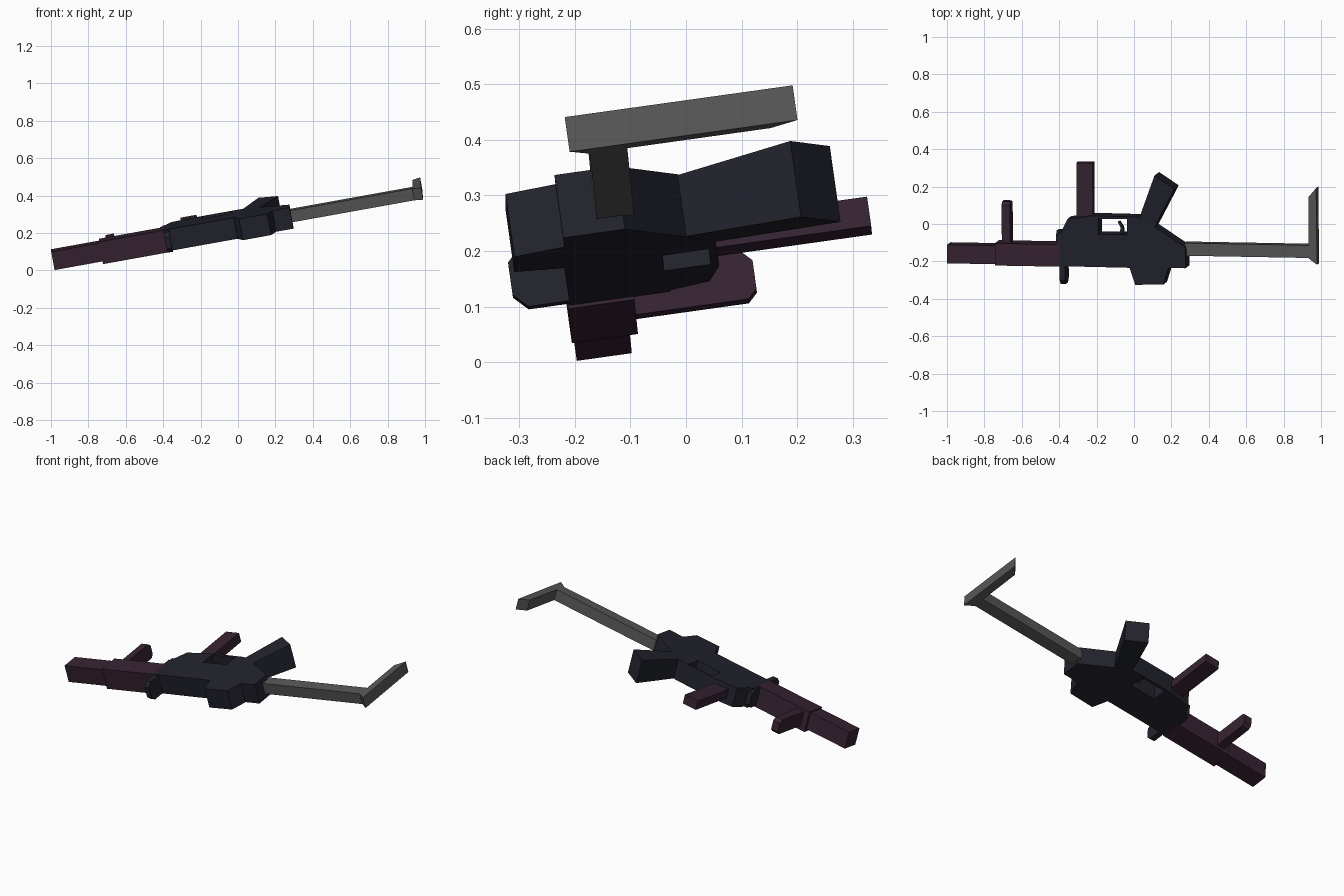
import bpy, bmesh
from mathutils import Matrix, Vector

if "Cube" in bpy.data.objects:
    bpy.data.objects.remove(bpy.data.objects["Cube"])

# Local frame: a runs along the barrel, b toward the grip, c through the thickness
U = Vector((0.984, -0.018, 0.177)).normalized()
V = Vector((0, 0.99, 0.14))
V = (V - U * V.dot(U)).normalized()
W = U.cross(V)
FRAME = Matrix.Translation((0, -0.172, 0.236)) @ Matrix((U, V, W)).transposed().to_4x4()


def material(name, rgb):
    m = bpy.data.materials.new(name)
    m.diffuse_color = (*rgb, 1)
    m.use_nodes = True
    m.node_tree.nodes["Principled BSDF"].inputs["Base Color"].default_value = m.diffuse_color
    return m


NAVY = material("dark navy", (0.016, 0.017, 0.026))
PURPLE = material("dark plum", (0.038, 0.017, 0.032))
GRAY = material("steel gray", (0.095, 0.095, 0.095))


def loft(name, low, high, mat):
    """Solid between two matching outlines."""
    bm = bmesh.new()
    lo = [bm.verts.new(p) for p in low]
    hi = [bm.verts.new(p) for p in high]
    n = len(lo)
    bm.faces.new(lo)
    bm.faces.new(hi)
    for i in range(n):
        j = (i + 1) % n
        bm.faces.new((lo[i], lo[j], hi[j], hi[i]))
    bmesh.ops.recalc_face_normals(bm, faces=bm.faces[:])
    mesh = bpy.data.meshes.new(name)
    bm.to_mesh(mesh)
    bm.free()
    mesh.materials.append(mat)
    ob = bpy.data.objects.new(name, mesh)
    ob.matrix_world = FRAME
    bpy.context.collection.objects.link(ob)
    return ob


def plate(name, pts, half, mat, mid=0.0):
    """Side outline (a, b[, own half thickness]) extruded through c."""
    h = [p[2] if len(p) > 2 else half for p in pts]
    return loft(name, [(p[0], p[1], mid - t) for p, t in zip(pts, h)],
                [(p[0], p[1], mid + t) for p, t in zip(pts, h)], mat)


def block(name, a0, a1, b0, b1, half, mat, mid=0.0):
    return plate(name, [(a0, b0), (a1, b0), (a1, b1), (a0, b1)], half, mat, mid)


def chamfered(name, a0, a1, root, tip, half, cut, mat):
    """Peg along b whose free end has chamfered corners."""
    s = cut if tip > root else -cut
    sec = [(root, -half), (tip - s, -half), (tip, -half + cut),
           (tip, half - cut), (tip - s, half), (root, half)]
    return loft(name, [(a0, b, c) for b, c in sec], [(a1, b, c) for b, c in sec], mat)


# Receiver with rear sight hump and trigger opening
receiver = plate("receiver", [
    (-0.40, -0.053), (-0.014, -0.055), (0.016, -0.146), (0.168, -0.143),
    (0.197, -0.052), (0.29, -0.052), (0.29, 0.06), (0.11, 0.178),
    (0.027, 0.22), (-0.213, 0.222), (-0.35, 0.202), (-0.385, 0.13),
    (-0.40, 0.13)], 0.058, NAVY)
cutter = block("trigger_opening_cutter", -0.183, -0.027, 0.123, 0.207, 0.2, NAVY)
cutter.hide_render = True
cutter.hide_viewport = True
cut = receiver.modifiers.new("trigger_opening", "BOOLEAN")
cut.object = cutter
cut.operation = "DIFFERENCE"
cut.solver = "EXACT"

plate("trigger", [(-0.075, 0.115), (-0.05, 0.115), (-0.055, 0.16), (-0.075, 0.19),
                  (-0.085, 0.185), (-0.07, 0.155)], 0.012, NAVY)

# Pistol grip, thicker at its end
plate("pistol_grip", [(0.02, 0.16, 0.056), (0.12, 0.16, 0.056),
                      (0.233, 0.377, 0.07), (0.127, 0.447, 0.07)], 0.06, NAVY)

# Front sight and the small lug opposite
chamfered("front_sight", -0.395, -0.365, -0.04, -0.152, 0.055, 0.025, NAVY)
chamfered("front_lug", -0.413, -0.38, 0.05, 0.135, 0.055, 0.02, NAVY)

# Barrel, handguard, foregrip and magazine
block("barrel", -1.006, -0.70, -0.05, 0.05, 0.05, PURPLE)
block("handguard", -0.745, -0.395, -0.056, 0.064, 0.061, PURPLE, -0.003)
chamfered("foregrip", -0.71, -0.665, 0.04, 0.286, 0.043, 0.017, PURPLE)
block("magazine", -0.304, -0.216, 0.19, 0.503, 0.027, PURPLE, 0.004)

# Stock rod with shoulder plate
plate("stock", [(0.28, 0.012), (0.952, 0.012), (1.0, -0.024), (0.998, 0.39),
                (0.955, 0.34), (0.955, 0.08), (0.28, 0.08)], 0.032, GRAY)
